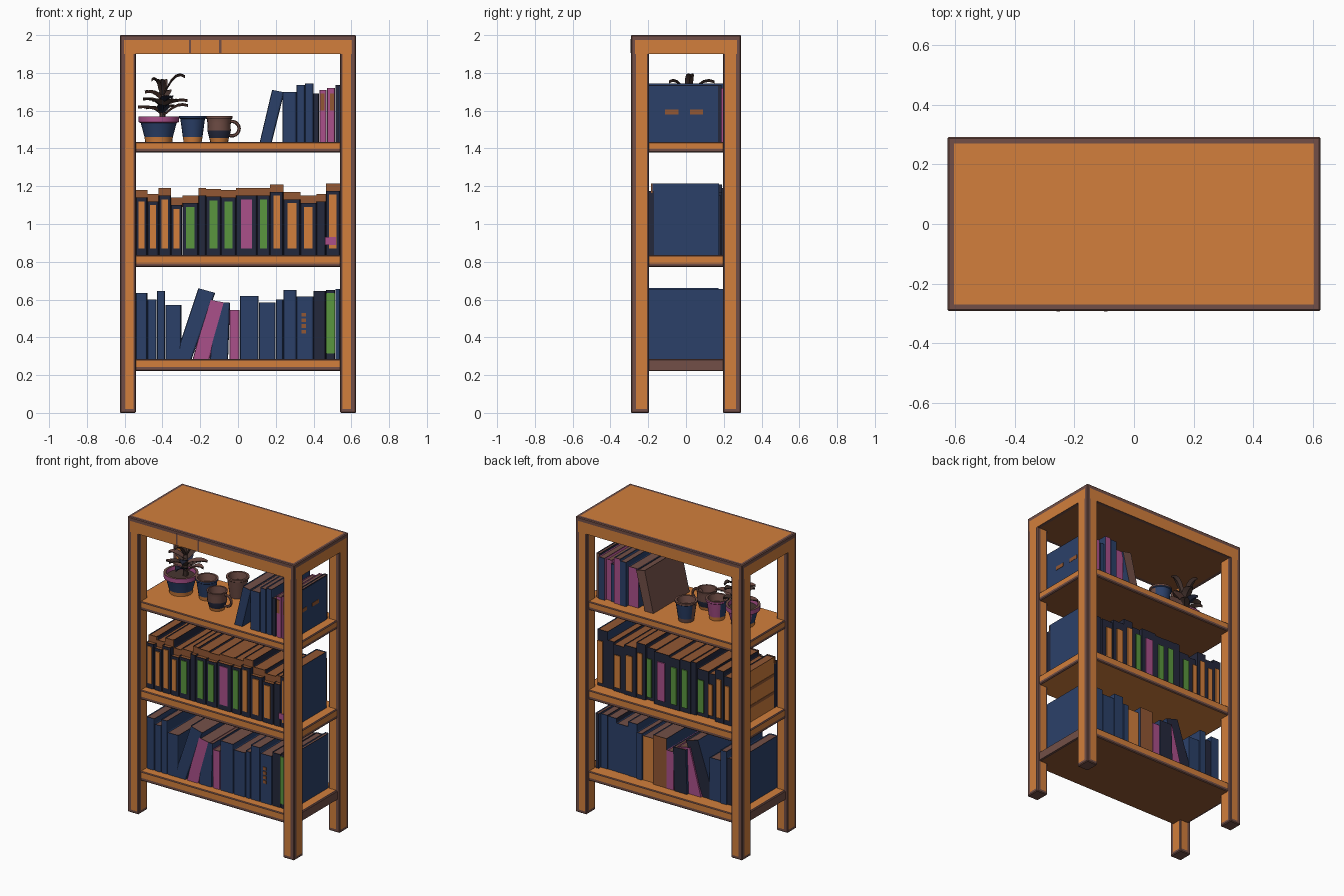
import bpy, bmesh, math, random
from mathutils import Vector

random.seed(4)
if "Cube" in bpy.data.objects:
    bpy.data.objects.remove(bpy.data.objects["Cube"])

COLOURS = {"wood": "D27F3C", "edge_brown": "724F47", "page_brown": "925733", "blue": "2B4069",
           "navy": "24283C", "green": "5A963E", "pink": "AA508A", "leaf_dark": "483631"}
MATS = {}
for key, code in COLOURS.items():
    rgb = [(int(code[i:i + 2], 16) / 255 + 0.055) / 1.055 for i in (0, 2, 4)]
    colour = [c ** 2.4 for c in rgb] + [1]
    mat = bpy.data.materials.new(key)
    mat.use_nodes = True
    mat.diffuse_color = colour
    bsdf = mat.node_tree.nodes["Principled BSDF"]
    bsdf.inputs["Base Color"].default_value = colour
    bsdf.inputs["Roughness"].default_value = 0.9
    MATS[key] = mat


def finish(bm, name, mats, smooth=False):
    bmesh.ops.recalc_face_normals(bm, faces=bm.faces)
    mesh = bpy.data.meshes.new(name)
    bm.to_mesh(mesh)
    bm.free()
    for m in mats:
        mesh.materials.append(MATS[m])
    if smooth:
        mesh.shade_smooth()
        mesh.set_sharp_from_angle(angle=math.radians(40))
    obj = bpy.data.objects.new(name, mesh)
    bpy.context.collection.objects.link(obj)
    return obj


def box_bm(lo, hi):
    bm = bmesh.new()
    bmesh.ops.create_cube(bm, size=1)
    for v in bm.verts:
        v.co = [l + (c + 0.5) * (h - l) for c, l, h in zip(v.co, lo, hi)]
    bm.normal_update()
    return bm


def mid(edge):
    return (edge.verts[0].co + edge.verts[1].co) / 2


def timber(name, lo, hi, margins, under="wood"):
    """Wooden bar with worn brown borders; margins give (low, high) border widths per axis."""
    bm = box_bm(lo, hi)
    low_joint, high_joint = (m == 0 for m in margins[2])
    edges = [e for e in bm.edges if not (low_joint and mid(e).z < lo[2] + .001)
             and not (high_joint and mid(e).z > hi[2] - .001)]
    bmesh.ops.bevel(bm, geom=edges, offset=.005, segments=1, affect='EDGES')
    limits = [(l + m[0], h - m[1]) for l, h, m in zip(lo, hi, margins)]
    for axis in range(3):
        for limit, margin in zip(limits[axis], margins[axis]):
            if margin:
                normal = Vector([float(k == axis) for k in range(3)])
                bmesh.ops.bisect_plane(bm, geom=bm.verts[:] + bm.edges[:] + bm.faces[:],
                                       plane_co=normal * limit, plane_no=normal)
    bm.normal_update()
    for f in bm.faces:
        c = f.calc_center_median()
        worn = any(abs(f.normal[k]) < .9 and not limits[k][0] < c[k] < limits[k][1] for k in range(3))
        f.material_index = 1 if worn else 2 if f.normal.z < -.9 else 0
    return finish(bm, name, ["wood", "edge_brown", under])


def plate(name, lo, hi, colour):
    return finish(box_bm(lo, hi), name, [colour])


# Frame: top, four posts, three shelves
X, Y, INNER_X, INNER_Y = .625, .292, .541, .195
WEAR, THIN = .026, .011
timber("top_board", (-X, -Y, 1.9), (X, Y, 2), ((.022, .022), (.022, .022), (0, .026)), "page_brown")
for sx, side in ((1, "left"), (-1, "right")):
    for sy, end in ((-1, "front"), (1, "back")):
        xs = sorted((sx * X, sx * INNER_X))
        ys = sorted((sy * Y, sy * INNER_Y))
        timber(f"{end}_{side}_post", (xs[0], ys[0], 0), (xs[1], ys[1], 1.9),
               ((THIN, WEAR)[::sx], (THIN, WEAR)[::sy], (.02, 0)), "edge_brown")
SHELVES = {"bottom": (.222, .285), "middle": (.772, .835), "upper": (1.378, 1.435)}
for name, (low, high) in SHELVES.items():
    timber(name + "_shelf", (-.605, -.268, low), (.605, .268, high),
           ((THIN, THIN), (.006, .006), (.02, .007)), "wood" if name == "middle" else "page_brown")

# Worn patches on the shelf ends and the front of the top
for sx, side in ((1, "left"), (-1, "right")):
    xs = sorted((sx * .604, sx * .608))
    plate(f"worn_end_{side}", (xs[0], -INNER_Y, .225), (xs[1], INNER_Y, .28), "edge_brown")
for i, x in enumerate((-.26, -.1)):
    plate(f"worn_joint_{i}", (x, -Y - .001, 1.905), (x + .012, -Y + .002, 1.98), "edge_brown")


def book(name, x0, x1, base, top, cover, lean=0, back=None, pages="edge_brown", side=None,
         front=-0.21, rear=None):
    """Book with rounded spine edges, sunken pages, optional lean and different back."""
    rear = rear or 0.19 + random.uniform(-0.02, 0.012)
    bm = box_bm((x0 + .0004, front, base), (x1 - .0004, rear, top))
    for f in bm.faces:
        f.material_index = 2 if f.normal.y > .9 else 3 if f.normal.x < -.9 else 0
    spine = [e for e in bm.edges if mid(e).y < front + .01 and abs(mid(e).z - (base + top) / 2) < .01]
    for f in bmesh.ops.bevel(bm, geom=spine, offset=min(.01, (x1 - x0) / 4), segments=2,
                             profile=0.5, affect='EDGES')["faces"]:
        f.material_index = 0
    bm.normal_update()
    upper = [f for f in bm.faces if f.normal.z > .9]
    bmesh.ops.inset_region(bm, faces=upper, thickness=0.004, depth=-0.005)
    for f in upper:
        f.material_index = 1
    for v in bm.verts:
        t = (v.co.z - base) / (top - base)
        v.co.x += lean * t
        v.co.z -= abs(lean) * 0.2 * t * (v.co.x - x0 - lean * t) / (x1 - x0)
    return finish(bm, name, [cover, pages, back or cover, side or cover])


# Bottom shelf books: left edge, right edge, top, cover, lean, back colour
z = SHELVES["bottom"][1]
LOWER = [(-.54, -.48, .635, "blue", 0, None), (-.48, -.43, .6, "blue", 0, "navy"),
         (-.43, -.385, .645, "blue", 0, None), (-.385, -.3, .57, "blue", 0, None),
         (-.335, -.245, .66, "blue", .125, "navy"), (-.24, -.15, .6, "pink", .085, "pink"),
         (-.148, -.052, .585, "blue", .01, "navy"), (-.045, .008, .545, "pink", 0, "pink"),
         (.01, .11, .62, "blue", 0, "page_brown"), (.11, .2, .585, "blue", 0, "wood"),
         (.2, .24, .6, "blue", 0, None), (.24, .31, .65, "blue", 0, None),
         (.31, .4, .615, "blue", 0, None), (.4, .465, .645, "navy", 0, "blue"),
         (.465, .515, .65, "navy", 0, "blue"), (.515, .54, .655, "blue", 0, "navy")]
for i, (a, b, top, cover, lean, back) in enumerate(LOWER):
    book(f"bottom_book_{i}", a, b, z, top, cover, lean, back)
plate("green_spine", (.467, -.216, z + .03), (.513, -.208, .635), "green")
for i in range(4):
    plate(f"spine_label_{i}", (.337, -.215, .42 + i * .03), (.36, -.209, .44 + i * .03), "page_brown")

# Middle shelf books: right edge, spine colour; dark covers with a painted spine
z = SHELVES["middle"][1]
MIDDLE = [(-.48, "wood"), (-.42, "wood"), (-.355, "wood"), (-.295, "wood"), (-.21, "green"),
          (-.17, None), (-.09, "green"), (-.01, "green"), (.1, "pink"), (.17, "green"),
          (.24, "wood"), (.33, "wood"), (.415, "wood"), (.465, None), (.54, "wood")]
HEIGHTS = [1.18, 1.16, 1.19, 1.14, 1.15, 1.19, 1.185, 1.18, 1.19, 1.19, 1.21, 1.17, 1.15, 1.16, 1.215]
left = -.54
for i, ((right, spine), top) in enumerate(zip(MIDDLE, HEIGHTS)):
    last = i == len(MIDDLE) - 1
    book(f"middle_book_{i}", left, right, z, top, "blue" if last else "navy", 0, "navy",
         "page_brown", "wood" if i == 0 else None, -.18, .175 if last else None)
    # Lower spine in front of the page block
    book(f"middle_spine_{i}", left, right, z, top - .04, "navy", pages="page_brown",
         front=-.215, rear=-.17)
    plate(f"page_edge_{i}", (left, -.184, top - .05), (right, -.178, top), "page_brown")
    if spine:
        m, half = (left + right) / 2, (right - left) * .26
        for end, y in (("front", -.22), ("back", .199)):
            plate(f"{end}_spine_{i}", (m - half, y, z + .035), (m + half, y + .007, top - .06), spine)
    left = right
plate("pink_patch", (.46, -.223, .89), (.52, -.215, .93), "pink")
for i in range(2):
    plate(f"end_stripe_{i}", (-.542, -.17, .93 + i * .12), (-.538, .17, .95 + i * .12), "page_brown")

# Upper shelf books
z = SHELVES["upper"][1]
UPPER = [(.115, .18, 1.71, "blue", .065, "edge_brown"), (.235, .31, 1.70, "blue", 0, "pink"),
         (.31, .355, 1.735, "blue", 0, "blue"), (.355, .4, 1.745, "blue", 0, "pink"),
         (.4, .43, 1.69, "navy", 0, "blue"), (.43, .47, 1.71, "pink", 0, "pink"),
         (.47, .515, 1.72, "pink", 0, "blue"), (.515, .54, 1.735, "navy", 0, "edge_brown")]
for i, (a, b, top, cover, lean, back) in enumerate(UPPER):
    book(f"upper_book_{i}", a, b, z, top, cover, lean, back, side="edge_brown" if lean else None)
plate("upper_side_cover", (.538, -.208, z), (.542, .17, 1.73), "blue")
for i, y in enumerate((-.11, .02)):
    plate(f"side_label_{i}", (.54, y, 1.58), (.544, y + .07, 1.605), "page_brown")
for i, x in enumerate((.437, .487)):
    plate(f"upper_spine_label_{i}", (x, -.214, 1.6), (x + .022, -.208, 1.69), "page_brown")


def lathe(name, x, y, profile, mats, rule, steps=20):
    """Turned vessel; rule gives the material index from a face centre."""
    bm = bmesh.new()
    vs = [bm.verts.new((r, 0, h)) for r, h in profile]
    es = [bm.edges.new(pair) for pair in zip(vs, vs[1:])]
    bmesh.ops.spin(bm, geom=vs + es, cent=(0, 0, 0), axis=(0, 0, 1), angle=math.tau, steps=steps)
    bmesh.ops.remove_doubles(bm, verts=bm.verts, dist=1e-4)
    for f in bm.faces:
        f.material_index = rule(f.calc_center_median())
    obj = finish(bm, name, mats, True)
    obj.location = (x, y, z)
    return obj


# Pots, cup and mug on the upper shelf
lathe("plant_pot", -.42, -.01,
      [(0, 0), (.072, 0), (.075, .025), (.095, .1), (.108, .105), (.108, .135), (.092, .135), (.088, .11), (0, .11)],
      ["wood", "blue", "pink", "leaf_dark", "edge_brown"],
      lambda c: 3 if math.hypot(c.x, c.y) < .07 and c.z > .1 else 0 if c.z < .02
      else 4 if c.z > .134 else 1 if c.z < .1 and c.y < .03 else 2)
CUP = [(0, 0), (.048, 0), (.052, .025), (.065, .12), (.072, .125), (.072, .137), (.058, .137), (.05, .09), (0, .09)]
lathe("blue_cup", -.24, .01, CUP, ["wood", "blue", "edge_brown", "pink"],
      lambda c: 0 if c.z < .025 else 2 if c.z > .135 or math.hypot(c.x, c.y) < .056 and c.z > .08
      else 3 if c.y > .03 else 1)
lathe("back_cup", -.1, .14, CUP, ["edge_brown", "blue"],
      lambda c: 1 if c.y > .01 and c.z < .13 and math.hypot(c.x, c.y) > .056 else 0)
lathe("mug", -.1, -.08,
      [(0, 0), (.046, 0), (.052, .02), (.062, .06), (.06, .1), (.066, .125), (.056, .125), (.05, .05), (0, .05)],
      ["wood", "edge_brown", "navy"], lambda c: 0 if c.z < .02 else 2 if .03 < c.z < .07 else 1)
bpy.ops.mesh.primitive_torus_add(major_radius=.038, minor_radius=.009, major_segments=18, minor_segments=6,
                                 location=(-.032, -.08, z + .07), rotation=(math.pi / 2, 0, 0))
handle = bpy.context.object
handle.name = "mug_handle"
handle.data.materials.append(MATS["edge_brown"])


def leaf(name, angle, start, length, rise, width, colour):
    """Curved, folded leaf tapering to a point."""
    bm = bmesh.new()
    out = Vector((math.cos(angle), math.sin(angle), 0))
    across = Vector((-out.y, out.x, 0))
    rings = []
    for i in range(6):
        t = i / 5
        c = Vector((-.4, .01, start)) + out * length * t + Vector((0, 0, rise * math.sin(t * 2)))
        w = width * (math.sin(math.pi * (t * .85 + .12)) + .05)
        rings.append([bm.verts.new(c + across * w * s + Vector((0, 0, h)))
                      for s, h in ((-1, .008), (0, -.007), (1, .008), (0, .004))])
    for a, b in zip(rings, rings[1:]):
        for k in range(4):
            bm.faces.new((a[k], a[k - 1], b[k - 1], b[k]))
    bm.faces.new(rings[0])
    bm.faces.new(rings[-1])
    return finish(bm, name, [colour], True)


# Plant: stem, spiralling leaves and tall shoots
lathe("plant_stem", -.4, .01, [(0, .1), (.018, .1), (.012, .25), (0, .27)], ["leaf_dark"], lambda c: 0, 8)
for i in range(13):
    leaf(f"leaf_{i}", i * 2.4, 1.57 + i * .007, random.uniform(.09, .14), random.uniform(.02, .07), .032,
         ("edge_brown", "leaf_dark", "navy", "leaf_dark")[i % 4])
for name, angle, length, rise in (("left", .15, .12, .12), ("back", 1.5, .14, .09),
                                  ("front", -1.7, .1, .09), ("right", 2.9, .06, .1)):
    leaf(f"tall_{name}_leaf", angle, 1.67, length, rise, .022, "leaf_dark")
